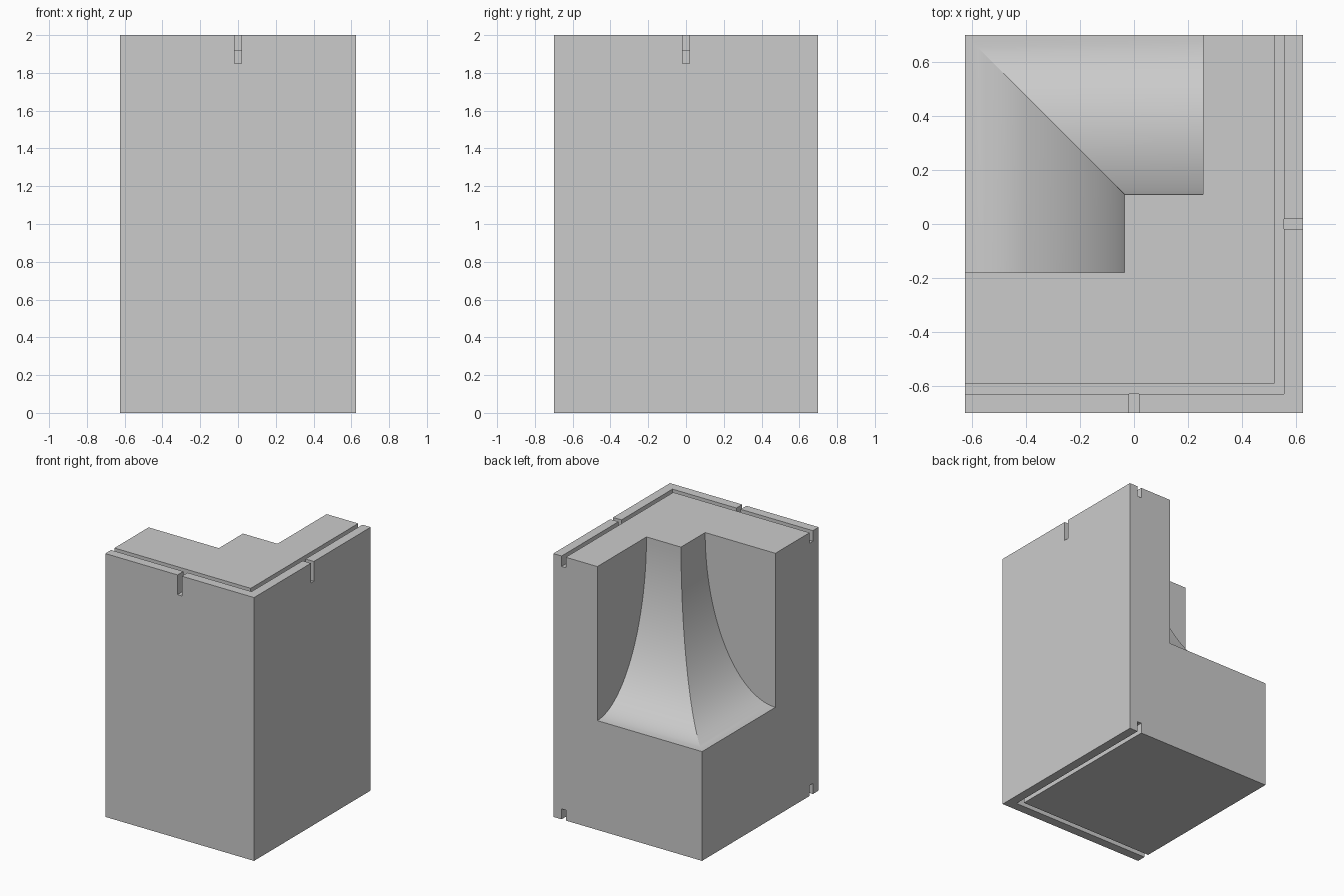
import bpy, bmesh
from math import sin, cos, pi, radians
from mathutils import Vector

if "Cube" in bpy.data.objects:
    bpy.data.objects.remove(bpy.data.objects["Cube"])

HX, HY, TOP = 0.625, 0.70, 2.0
FLOOR = 0.83                  # height where the coves run out
GROOVE, NOTCH = 0.08, 0.15    # cut depths
OVER = 0.15                   # cutter overshoot

stone = bpy.data.materials.new("plain_grey")
stone.use_nodes = True
grey = (0.6, 0.6, 0.6, 1)
stone.diffuse_color = grey
stone.node_tree.nodes["Principled BSDF"].inputs["Base Color"].default_value = grey


def prism(name, points, sweep):
    """Extrude a closed planar outline along a vector."""
    bm = bmesh.new()
    face = bm.faces.new([bm.verts.new(p) for p in points])
    ext = bmesh.ops.extrude_face_region(bm, geom=[face])
    moved = [v for v in ext["geom"] if isinstance(v, bmesh.types.BMVert)]
    bmesh.ops.translate(bm, verts=moved, vec=Vector(sweep))
    bmesh.ops.recalc_face_normals(bm, faces=bm.faces)
    mesh = bpy.data.meshes.new(name)
    bm.to_mesh(mesh)
    bm.free()
    mesh.materials.append(stone)
    obj = bpy.data.objects.new(name, mesh)
    bpy.context.collection.objects.link(obj)
    return obj


def box(name, x0, x1, y0, y1, z0, z1):
    outline = [(x0, y0, z0), (x1, y0, z0), (x1, y1, z0), (x0, y1, z0)]
    return prism(name, outline, (0, 0, z1 - z0))


def cove_outline(start, end, steps=40):
    """Quarter-ellipse cove from the top edge out to the side, as (distance, z)."""
    out = end + (OVER if end > start else -OVER)
    arc = [(start + (end - start) * (1 - cos(t)), TOP - (TOP - FLOOR) * sin(t))
           for t in (pi / 2 * i / steps for i in range(steps + 1))]
    return arc + [(out, FLOOR), (out, TOP + OVER), (start, TOP + OVER)]


def groove(name, z0, z1):
    """L-shaped channel following the front and left walls."""
    outline = [(-1, -0.63), (0.555, -0.63), (0.555, 1), (0.52, 1), (0.52, -0.59), (-1, -0.59)]
    return prism(name, [(x, y, z0) for x, y in outline], (0, 0, z1 - z0))


# Main block
block = box("corner_block", -HX, HX, -HY, HY, 0, TOP)

cutters = [
    # Two coves that meet in a mitre at the open corner
    prism("side_cove_cutter", [(x, -0.18, z) for x, z in cove_outline(-0.035, -HX)],
          (0, 1.1, 0)),
    prism("back_cove_cutter", [(0.255, y, z) for y, z in cove_outline(0.11, HY)],
          (-1.1, 0, 0)),
    # Channels in the top and underside
    groove("top_groove_cutter", TOP - GROOVE, TOP + OVER),
    groove("bottom_groove_cutter", -OVER, GROOVE),
    # Slots through the outer rim
    box("front_notch_cutter", -0.018, 0.018, -HY - OVER, -0.63, TOP - NOTCH, TOP + OVER),
    box("side_notch_cutter", 0.555, HX + OVER, -0.018, 0.018, TOP - NOTCH, TOP + OVER),
]

bpy.ops.object.select_all(action="DESELECT")
bpy.context.view_layer.objects.active = block
block.select_set(True)
for cutter in cutters:
    cutter.hide_render = True
    mod = block.modifiers.new(cutter.name, "BOOLEAN")
    mod.operation, mod.solver, mod.object = "DIFFERENCE", "EXACT", cutter
    bpy.ops.object.modifier_apply(modifier=mod.name)
    bpy.data.objects.remove(cutter)

# Smooth coves, crisp edges
bpy.ops.object.shade_smooth_by_angle(angle=radians(15))
